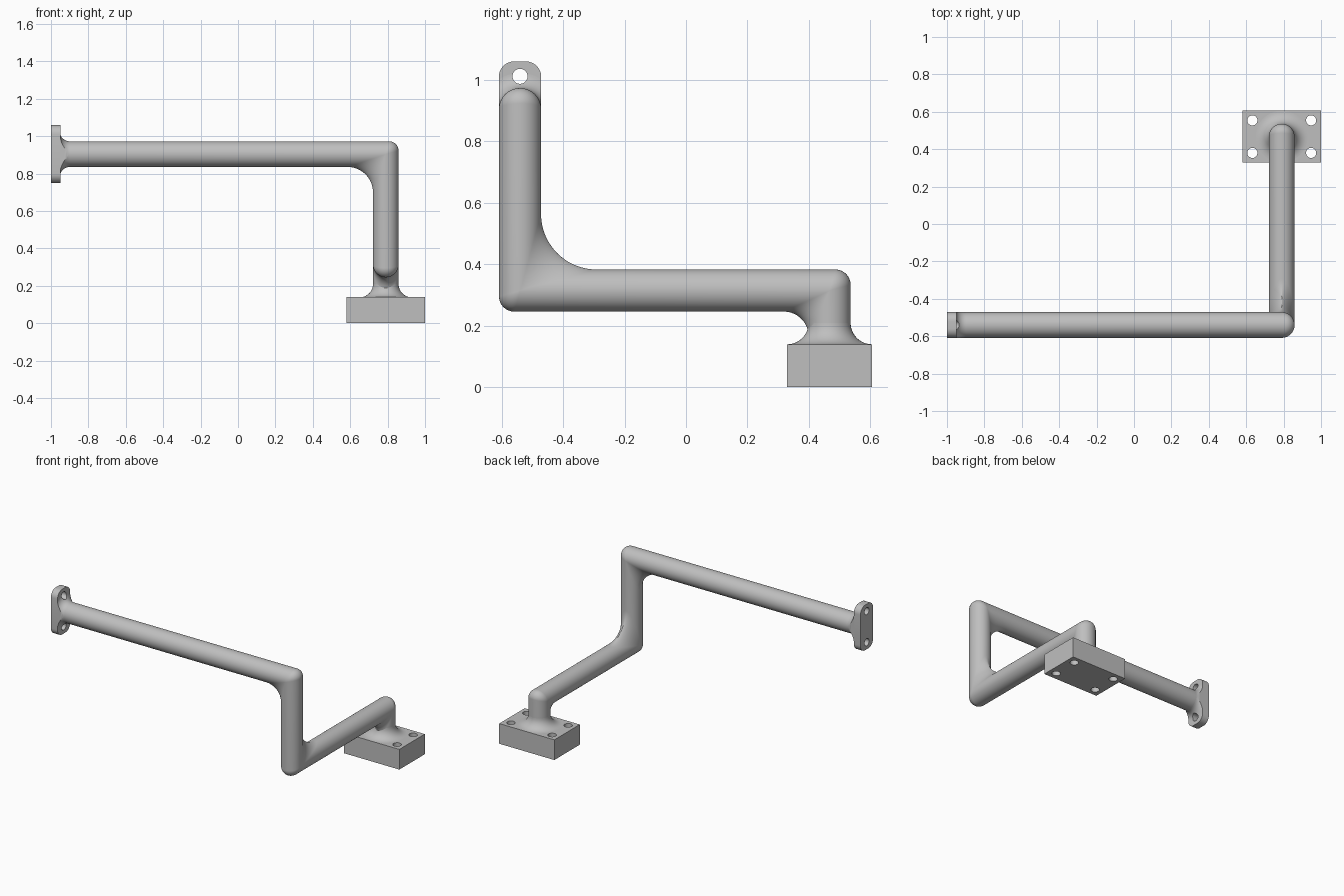
import bpy, bmesh, math
from mathutils import Vector, Matrix

cube = bpy.data.objects.get("Cube")
if cube:
    bpy.data.objects.remove(cube)

grey = bpy.data.materials.new("light grey")
grey.use_nodes = True
colour = (0.52, 0.52, 0.52, 1)
grey.diffuse_color = colour
grey.node_tree.nodes["Principled BSDF"].inputs["Base Color"].default_value = colour

R = 0.0685                                   # tube radius
SEG = 64
PLATE = Vector((-1, -0.54, 0.904))           # wall plate centre, outer face
FOOT = Vector((0.79, 0.467, 0))              # foot block centre, underside
FOOT_TOP = 0.139
PLATE_T = 0.05


def make(name, bm):
    bmesh.ops.recalc_face_normals(bm, faces=bm.faces)
    me = bpy.data.meshes.new(name)
    bm.to_mesh(me)
    bm.free()
    me.materials.append(grey)
    ob = bpy.data.objects.new(name, me)
    bpy.context.collection.objects.link(ob)
    return ob


def smooth(ob):
    bpy.ops.object.select_all(action='DESELECT')
    ob.select_set(True)
    bpy.context.view_layer.objects.active = ob
    bpy.ops.object.shade_smooth_by_angle(angle=math.radians(35))


def boolean(ob, cutter, operation):
    cutter.hide_render = True
    mod = ob.modifiers.new(operation, 'BOOLEAN')
    mod.object, mod.operation, mod.solver = cutter, operation, 'EXACT'
    bpy.context.view_layer.objects.active = ob
    bpy.ops.object.modifier_apply(modifier=mod.name)


def loft(name, rings):
    """Closed skin over a list of equal-length rings."""
    bm = bmesh.new()
    loops = [[bm.verts.new(p) for p in ring] for ring in rings]
    for lo, hi in zip(loops, loops[1:]):
        for i in range(len(lo)):
            j = (i + 1) % len(lo)
            bm.faces.new((lo[i], lo[j], hi[j], hi[i]))
    bm.faces.new(loops[0])
    bm.faces.new(loops[-1])
    return make(name, bm)


def circle(axis):
    """Unit normals around an axis ('X' or 'Z')."""
    angles = [math.tau * i / SEG for i in range(SEG)]
    if axis == 'X':
        return [Vector((0, math.cos(a), math.sin(a))) for a in angles]
    return [Vector((math.cos(a), math.sin(a), 0)) for a in angles]


def weld_flare(name, base, axis, radius):
    """Concave flare from a flat face up to the tube."""
    up = Vector((1, 0, 0)) if axis == 'X' else Vector((0, 0, 1))
    rings = [[base - up * 0.01 + n * (R + radius) for n in circle(axis)]]
    for k in range(13):
        t = math.pi / 2 * k / 12
        rho = R + radius * (1 - math.sin(t))
        h = radius * (1 - math.cos(t))
        rings.append([base + up * h + n * rho for n in circle(axis)])
    return loft(name, rings)


def drills(points, axis, radius, length):
    bm = bmesh.new()
    turn = Matrix.Rotation(math.pi / 2, 4, 'Y') if axis == 'X' else Matrix()
    for p in points:
        bmesh.ops.create_cone(bm, cap_ends=True, segments=32, radius1=radius,
                              radius2=radius, depth=length,
                              matrix=Matrix.Translation(p) @ turn)
    return make("hole_cutter", bm)


# Bent tube: mitred corners, rounded outside and filleted inside
path = [PLATE + Vector((0.02, 0, 0)), Vector((0.79, -0.54, 0.904)),
        Vector((0.79, -0.54, 0.314)), Vector((0.79, 0.467, 0.314)),
        FOOT + Vector((0, 0, 0.1))]
inner_fillets = [0.135, 0.18, 0.08]
OUTER = 0.05
normals = circle('X')
rings = [[path[0] + n * R for n in normals]]
for prev, corner, after, fillet in zip(path, path[1:], path[2:], inner_fillets):
    a, b = (prev - corner).normalized(), (after - corner).normalized()
    turned = [n - b * n.dot(b) + a * n.dot(b) for n in normals]
    for k in range(17):
        ring = []
        for n1, n2 in zip(normals, turned):
            c = n1.dot(b)
            rho = -fillet if c > 0 else OUTER
            centre = corner + (n1 + a * c) * (R - rho)
            ring.append(centre + n1.lerp(n2, k / 16).normalized() * rho)
        rings.append(ring)
    normals = turned
rings.append([path[-1] + n * R for n in normals])
smooth(loft("bent_tube", rings))


# Wall plate: rounded rectangle outline, also used to trim its flare
def plate_solid(name, x0, x1, hw=R + 0.0005, hh=0.1555, corner=0.05):
    outline = []
    for q, (sy, sz) in enumerate([(1, 1), (-1, 1), (-1, -1), (1, -1)]):
        for k in range(9):
            t = math.pi / 2 * (q + k / 8)
            outline.append((PLATE.y + sy * (hw - corner) + corner * math.cos(t),
                            PLATE.z + sz * (hh - corner) + corner * math.sin(t)))
    return loft(name, [[(x, y, z) for y, z in outline] for x in (x0, x1)])


wall_plate = plate_solid("wall_plate", -1, -1 + PLATE_T)
wall_flare = weld_flare("wall_flare", PLATE + Vector((PLATE_T, 0, 0)), 'X', 0.05)
trim = plate_solid("flare_trim", -0.99, -0.8)
boolean(wall_flare, trim, 'INTERSECT')
plate_drill = drills([PLATE + Vector((0, 0, s * 0.107)) for s in (1, -1)],
                     'X', 0.0245, 0.4)
for ob in (wall_plate, wall_flare):
    boolean(ob, plate_drill, 'DIFFERENCE')
    smooth(ob)

# Foot block with four bolt holes
bm = bmesh.new()
bmesh.ops.create_cube(bm, size=1, matrix=Matrix.Translation(
    FOOT + Vector((0, 0, FOOT_TOP / 2))) @ Matrix.Diagonal((0.42, 0.277, FOOT_TOP, 1)))
foot_block = make("foot_block", bm)
foot_drill = drills([FOOT + Vector((sx * 0.157, sy * 0.087, 0))
                     for sx in (1, -1) for sy in (1, -1)], 'Z', 0.027, 0.6)
boolean(foot_block, foot_drill, 'DIFFERENCE')
smooth(foot_block)
smooth(weld_flare("foot_flare", FOOT + Vector((0, 0, FOOT_TOP)), 'Z', 0.07))

for helper in (trim, plate_drill, foot_drill):
    bpy.data.objects.remove(helper)
